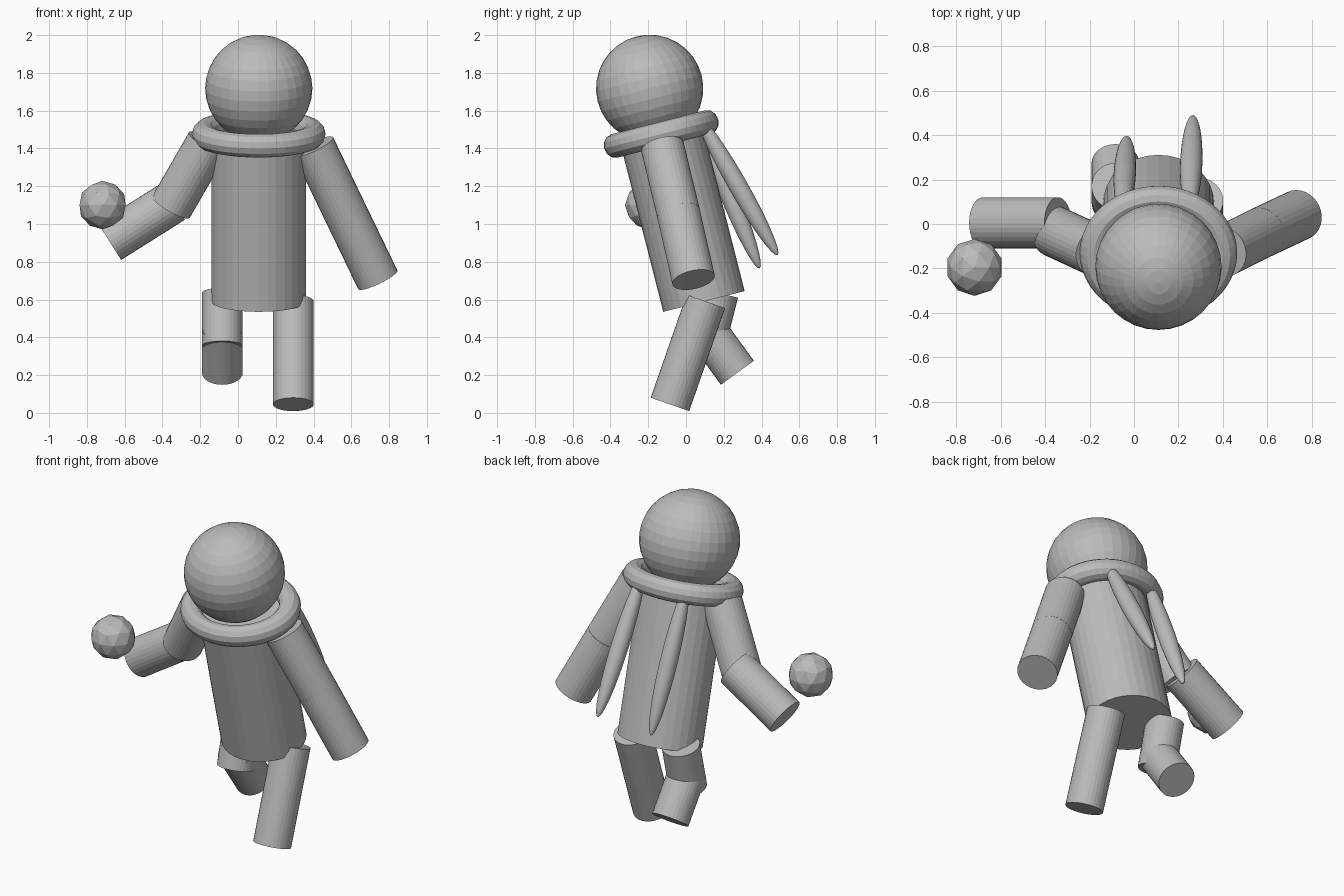
import bpy
from mathutils import Vector

if "Cube" in bpy.data.objects:
    bpy.data.objects.remove(bpy.data.objects["Cube"], do_unlink=True)

# One plain grey for the whole figure
GREY = (0.5, 0.5, 0.5, 1)
grey = bpy.data.materials.new("plain_grey")
grey.use_nodes = True
grey.diffuse_color = GREY
grey.node_tree.nodes["Principled BSDF"].inputs["Base Color"].default_value = GREY

LEAN = 0.25  # forward lean of the body, radians
HIP = Vector((0.11, 0.095, 0.59))
SPINE = Vector((0, -0.247, 0.969))


def finish(name, scale=(1, 1, 1)):
    obj = bpy.context.object
    obj.name = name
    obj.scale = scale
    obj.data.materials.append(grey)
    return obj


def rod(name, start, end, radius):
    """Cylinder running between two points."""
    a, b = Vector(start), Vector(end)
    bpy.ops.mesh.primitive_cylinder_add(
        vertices=32, radius=radius, depth=(b - a).length, location=(a + b) / 2,
        rotation=(b - a).to_track_quat("Z", "Y").to_euler())
    return finish(name)


def strand(name, start, end, radius):
    """Long thin ellipsoid whose tips are the two points."""
    a, b = Vector(start), Vector(end)
    bpy.ops.mesh.primitive_uv_sphere_add(
        segments=32, ring_count=16, radius=1, location=(a + b) / 2,
        rotation=(b - a).to_track_quat("Z", "Y").to_euler())
    return finish(name, (radius, radius, (b - a).length / 2))


# Leaning body: torso, collar and head share one axis
bpy.ops.mesh.primitive_cylinder_add(
    vertices=32, radius=0.25, depth=0.9, location=HIP + SPINE * 0.45,
    rotation=(LEAN, 0, 0))
finish("torso", (1, 0.89, 1))

bpy.ops.mesh.primitive_torus_add(
    major_segments=48, minor_segments=12, major_radius=0.29, minor_radius=0.064,
    location=HIP + SPINE * 0.915, rotation=(LEAN, 0, 0))
finish("collar", (1, 0.88, 1))

bpy.ops.mesh.primitive_uv_sphere_add(
    segments=32, ring_count=16, radius=0.284, location=HIP + SPINE * 1.164,
    rotation=(LEAN, 0, 0))
finish("head")

# Arms: left hangs straight, right is bent and raised
ARM = 0.115
rod("left_upper_arm", (0.40, -0.125, 1.41), (0.57, -0.04, 1.057), ARM)
rod("left_forearm", (0.57, -0.04, 1.057), (0.74, 0.04, 0.705), ARM)
rod("right_upper_arm", (-0.16, -0.125, 1.428), (-0.355, -0.035, 1.09), ARM)
rod("right_forearm", (-0.342, 0.005, 1.12), (-0.68, 0.005, 0.907), ARM)

# Legs: left strides forward, right is kicked back at the knee
LEG = 0.108
rod("left_leg", (0.293, 0.105, 0.59), (0.293, -0.085, 0.045), LEG)
rod("right_thigh", (-0.083, 0.17, 0.636), (-0.083, 0.10, 0.355), LEG)
rod("right_shin", (-0.083, 0.101, 0.447), (-0.083, 0.272, 0.2125), LEG)

# Faceted ball floating by the right hand
bpy.ops.mesh.primitive_ico_sphere_add(
    subdivisions=2, radius=0.128, location=(-0.717, -0.195, 1.10))
finish("ball")

# Trailing scarf ends
strand("left_scarf_end", (0.25, 0.06, 1.58), (0.265, 0.485, 0.835), 0.05)
strand("right_scarf_end", (-0.05, 0.06, 1.57), (-0.033, 0.39, 0.765), 0.05)
